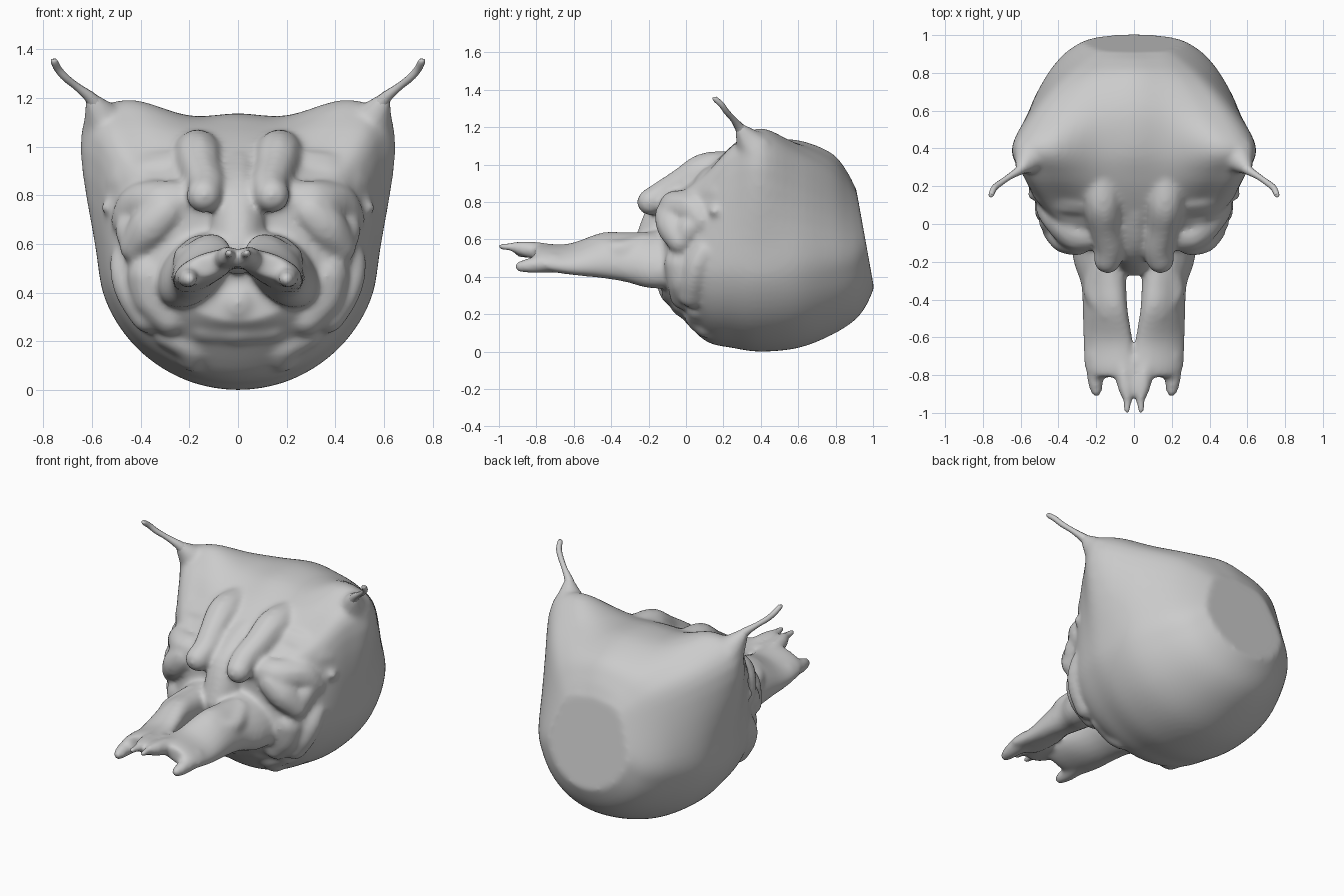
import bpy, bmesh, math
from mathutils import Matrix


def spline(pts, n):
    """Catmull-Rom through points of any dimension, n steps per span."""
    P = [tuple(p) for p in pts]
    out = []
    for i in range(len(P) - 1):
        a, b, c, d = P[max(i - 1, 0)], P[i], P[i + 1], P[min(i + 2, len(P) - 1)]
        for k in range(n):
            t = k / n
            out.append(tuple(q + .5 * t * (r - p + t * (2*p - 5*q + 4*r - s + t * (3*(q - r) + s - p)))
                             for p, q, r, s in zip(a, b, c, d)))
    out.append(P[-1])
    return out


def loft(bm, rings):
    vs = [[bm.verts.new(p) for p in r] for r in rings]
    n = len(vs[0])
    fs = [bm.faces.new(vs[0]), bm.faces.new(vs[-1][::-1])]
    for a, b in zip(vs, vs[1:]):
        for i in range(n):
            j = (i + 1) % n
            fs.append(bm.faces.new((a[i], b[i], b[j], a[j])))
    bmesh.ops.recalc_face_normals(bm, faces=fs)


def limb(bm, *path, n=6):
    """Swept row of balls (x, y, z, radius), mirrored when off-centre."""
    pts = spline(path, n) if len(path) > 1 else path
    for s in ((1, -1) if any(p[0] > 0 for p in path) else (1,)):
        for x, y, z, r in pts:
            bmesh.ops.create_icosphere(bm, subdivisions=2, radius=r,
                                       matrix=Matrix.Translation((s * x, y, z)))


def make(name, bm):
    me = bpy.data.meshes.new(name)
    bm.to_mesh(me)
    bm.free()
    ob = bpy.data.objects.new(name, me)
    bpy.context.collection.objects.link(ob)
    return ob


bm = bmesh.new()

# Main body: y, bottom, mid height, mid width, corner width, corner z, top z, shoulder rise, tilt
stations = [
    (-.13, .28, .50, .28, .22, .72, .80, 0, 0),
    (-.06, .22, .50, .42, .35, .78, .89, 0, 0),
    (.10, .06, .52, .51, .48, .90, 1.0, 0, 0),
    (.25, .02, .56, .56, .575, 1.03, 1.08, .05, 0),
    (.40, .00, .58, .585, .645, 1.06, 1.13, .10, 0),
    (.60, .02, .57, .555, .53, .98, 1.13, .04, 0),
    (.78, .09, .56, .465, .38, .89, 1.06, .02, 0),
    (.89, .19, .56, .37, .275, .82, .96, .015, .08),
    (.955, .34, .60, .27, .20, .79, .87, .015, .18)]
rings = []
for y, zb, zm, wm, wc, zc, zt, e, tilt in spline(stations, 5):
    half = [(0, zb), (.38 * wm, zb + .075 * (zm - zb)), (.707 * wm, zb + .293 * (zm - zb)),
            (.924 * wm, zb + .617 * (zm - zb)), (wm, zm), (wc, zc),
            (.72 * wc, .5 * zc + .5 * zt + e), (.3 * wc, .1 * zc + .9 * zt), (0, zt)]
    ends = [(-half[1][0], half[1][1])] + half + [(-half[-2][0], half[-2][1])]
    half = spline(ends, 5)[5:-5]
    full = half + [(-x, z) for x, z in half[-2:0:-1]]
    rings.append([(x, y - tilt * (z - .62), z) for x, z in full])
loft(bm, rings)

# Shoulder peaks under the horns
limb(bm, (.54, .38, 1.07, .105), (.56, .34, 1.12, .075), (.60, .29, 1.195, .03))

# Twin snout arms: y, centre x, centre z, half width, half height, slant
arm = [(-.05, .18, .50, .16, .15, .4), (-.20, .18, .49, .14, .14, .4), (-.32, .16, .505, .12, .125, .4),
       (-.45, .153, .515, .12, .11, .45), (-.62, .138, .495, .132, .07, .35), (-.76, .132, .505, .13, .06, .3),
       (-.81, .13, .51, .10, .045, .3)]
for s in (1, -1):
    rings = []
    for y, cx, cz, w, h, slant in spline(arm, 4):
        ring = []
        for k in range(20):
            a = math.tau * k / 20
            dx = w * math.cos(a)
            ring.append((s * (cx + dx), y, cz + h * math.sin(a) - slant * dx))
        rings.append(ring)
    loft(bm, rings)
# Prongs, and the web joining the arms at the tip
limb(bm, (.20, -.70, .475, .055), (.205, -.82, .462, .045), (.20, -.885, .455, .032))
limb(bm, (.06, -.76, .535, .05), (.045, -.86, .548, .045), (.035, -.93, .56, .026), (.037, -.985, .562, .022))
limb(bm, (0, -.73, .535, .04), (0, -.88, .54, .04))
# Fleshy ridges along the arms
limb(bm, (.16, -.22, .56, .08), (.21, -.36, .54, .06), (.13, -.47, .56, .065))

# Crests over the forehead
limb(bm, (.17, .22, .97, .105), (.165, .10, .965, .10), (.15, -.02, .90, .085),
     (.13, -.12, .84, .08), (.14, -.19, .80, .075))
limb(bm, (.17, .14, .9, .13), (.13, -.03, .80, .12))
limb(bm, (0, .10, .86, .13), (0, -.08, .76, .12), (0, -.17, .58, .11))
# Brows, cheeks and their drooping lobes
limb(bm, (.27, .16, .87, .13), (.36, .17, .86, .13), (.42, .20, .85, .13))
limb(bm, (.20, -.05, .77, .09), (.31, -.05, .77, .095), (.40, .04, .76, .095), (.45, .09, .70, .075))
limb(bm, (.30, -.09, .73, .08), (.36, -.07, .67, .09), (.42, -.03, .59, .07))
limb(bm, (.44, .02, .66, .07), (.42, -.03, .575, .06))
limb(bm, (.515, .16, .75, .04), (.535, .155, .75, .03))
# Jaw ridges and knobs
limb(bm, (.465, .10, .53, .065), (.46, .06, .46, .065), (.43, .04, .38, .065), (.37, .03, .30, .07))
limb(bm, (.36, -.02, .47, .10), (.35, -.02, .38, .085), (.28, -.01, .30, .08))
limb(bm, (.29, .06, .23, .06), (.19, .07, .19, .08), (.18, .11, .14, .07))
limb(bm, (.14, 0, .27, .08), (0, -.01, .26, .08), n=5)
limb(bm, (0, -.06, .36, .10))

body = make("creature_body", bm)
rm = body.modifiers.new("fuse", 'REMESH')
rm.mode = 'VOXEL'
rm.voxel_size = .013
rm.use_smooth_shade = True
sm = body.modifiers.new("soften", 'SMOOTH')
sm.factor = .5
sm.iterations = 14

# Thin curved horns
for s, side in ((1, "right"), (-1, "left")):
    cu = bpy.data.curves.new(side + "_horn", 'CURVE')
    cu.dimensions = '3D'
    cu.bevel_depth = 1
    cu.bevel_resolution = 3
    cu.use_fill_caps = True
    pts = spline([(.57, .32, 1.15, .045), (.605, .285, 1.20, .026), (.66, .25, 1.245, .016),
                  (.71, .215, 1.285, .016), (.74, .19, 1.32, .016), (.756, .155, 1.352, .014),
                  (.757, .15, 1.36, .006)], 4)
    sp = cu.splines.new('POLY')
    sp.points.add(len(pts) - 1)
    for p, (x, y, z, r) in zip(sp.points, pts):
        p.co = (s * x, y, z, 1)
        p.radius = r
    sp.use_smooth = True
    bpy.context.collection.objects.link(bpy.data.objects.new(side + "_horn", cu))
